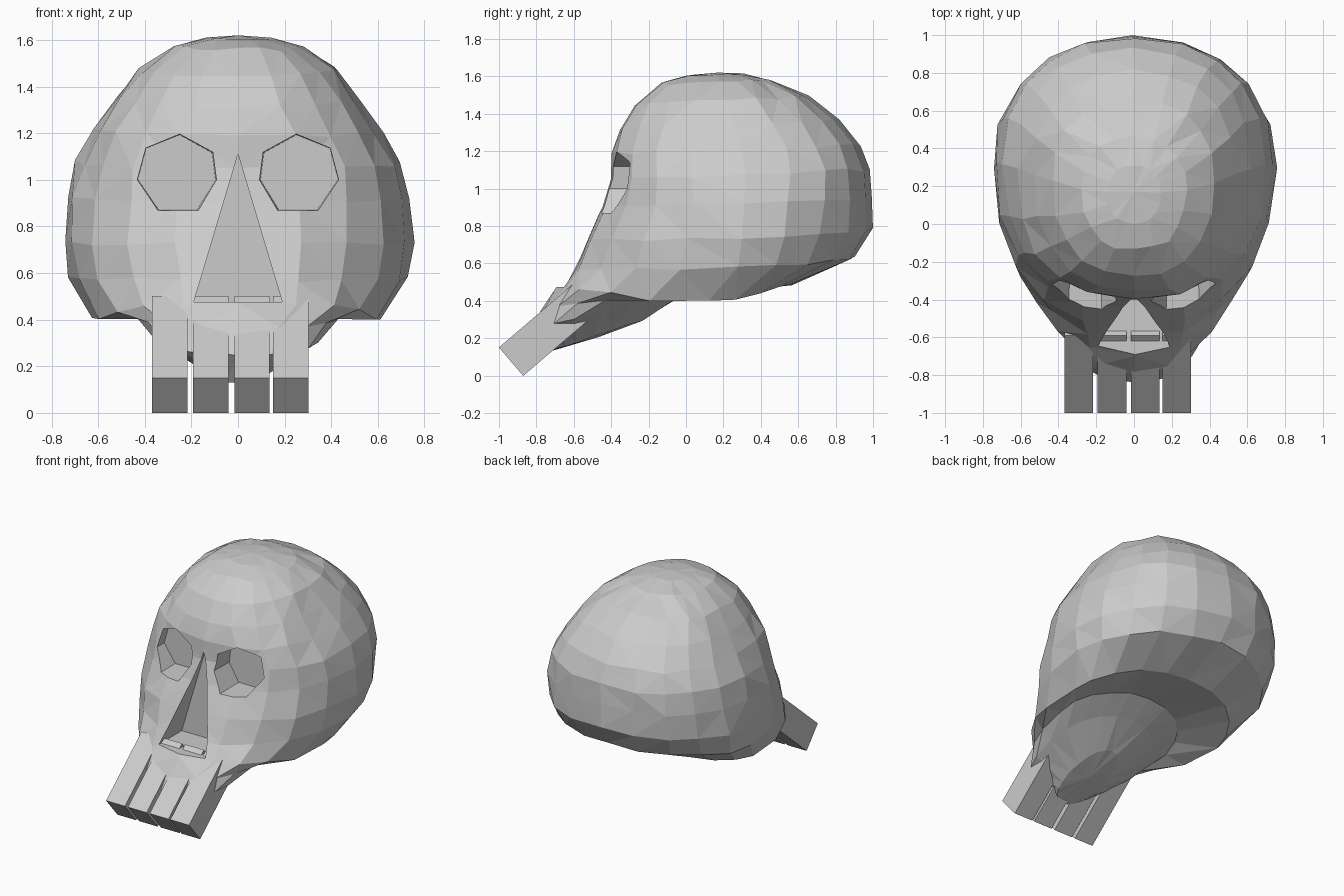
import bpy, bmesh, math, random
from mathutils import Matrix

if "Cube" in bpy.data.objects:
    bpy.data.objects.remove(bpy.data.objects["Cube"])
random.seed(4)


def finish(bm, name):
    bmesh.ops.recalc_face_normals(bm, faces=bm.faces[:])
    me = bpy.data.meshes.new(name)
    bm.to_mesh(me)
    bm.free()
    ob = bpy.data.objects.new(name, me)
    bpy.context.collection.objects.link(ob)
    return ob


def prism(name, outline, y0, y1, taper=1.0):
    """Extrude an x-z outline along y, narrowing towards y1."""
    cx = sum(p[0] for p in outline) / len(outline)
    cz = sum(p[1] for p in outline) / len(outline)
    bm = bmesh.new()
    f = bm.faces.new([bm.verts.new((x, y0, z)) for x, z in outline])
    ext = bmesh.ops.extrude_face_region(bm, geom=[f])
    for v in ext["geom"]:
        if isinstance(v, bmesh.types.BMVert):
            v.co = (cx + (v.co.x - cx) * taper, y1, cz + (v.co.z - cz) * taper)
    return finish(bm, name)


def cut(target, cutter):
    cutter.hide_render = True
    mod = target.modifiers.new("cut", "BOOLEAN")
    mod.object, mod.operation, mod.solver = cutter, "DIFFERENCE", "EXACT"
    bpy.context.view_layer.objects.active = target
    bpy.ops.object.modifier_apply(modifier=mod.name)
    bpy.data.objects.remove(cutter)


# Skull shell: rings from snout underside to crown
# front y, front z, back y, back z, half width, y of widest point, side drop
RINGS = [
    (-0.73, 0.13, -0.22, 0.30, 0.14, -0.50, 0.00),
    (-0.84, 0.25, 0.00, 0.44, 0.36, -0.44, 0.00),
    (-0.77, 0.36, 0.16, 0.53, 0.45, -0.22, 0.02),
    (-0.69, 0.46, 0.58, 0.50, 0.62, 0.12, 0.085),
    (-0.615, 0.57, 0.91, 0.63, 0.72, 0.28, 0.03),
    (-0.54, 0.72, 0.99, 0.78, 0.75, 0.30, 0.02),
    (-0.46, 0.90, 1.00, 0.95, 0.735, 0.32, 0.00),
    (-0.41, 1.05, 0.98, 1.10, 0.69, 0.32, 0.00),
    (-0.395, 1.19, 0.925, 1.23, 0.615, 0.30, 0.00),
    (-0.36, 1.32, 0.81, 1.37, 0.53, 0.26, 0.00),
    (-0.28, 1.45, 0.65, 1.49, 0.43, 0.22, 0.00),
    (-0.14, 1.56, 0.46, 1.58, 0.28, 0.18, 0.00),
    (0.00, 1.605, 0.31, 1.612, 0.14, 0.17, 0.00),
]
SEG = 20
bm = bmesh.new()
loops = []
for r, (yf, zf, yb, zb, w, ym, drop) in enumerate(RINGS):
    front = 2.5 if r in (1, 2, 3, 7, 8) else 2.25
    back = 2.0 if r in (3, 4) else 2.35 if r > 6 else 2.15
    loop = []
    for i in range(SEG):
        a = 2 * math.pi * i / SEG
        s, c = math.sin(a), math.cos(a)
        p = 2 / (front if c > 1e-6 else back)
        x = w * math.copysign(abs(s) ** p, s)
        y = ym - math.copysign(abs(c) ** p, c) * ((ym - yf) if c > 0 else (yb - ym))
        z = zf + (zb - zf) * (y - yf) / (yb - yf) - drop * abs(s) ** (5 if c > 0 else 2)
        k = 0.004 if r in (0, 1, 2, len(RINGS) - 1) else 0.01
        loop.append(bm.verts.new(
            (x + random.uniform(-k, k), y + random.uniform(-k, k), z + random.uniform(-k, k))))
    loops.append(loop)
for lo, hi in zip(loops, loops[1:]):
    for i in range(SEG):
        k = (i + 1) % SEG
        a, b, c, d = lo[i], lo[k], hi[k], hi[i]
        if (a.co - c.co).length < (b.co - d.co).length:
            bm.faces.new((a, b, c)), bm.faces.new((a, c, d))
        else:
            bm.faces.new((a, b, d)), bm.faces.new((b, c, d))
crown = bm.verts.new((0, 0.17, 1.62))
jaw = bm.verts.new((0, -0.47, 0.205))
for i in range(SEG):
    k = (i + 1) % SEG
    bm.faces.new((loops[-1][i], loops[-1][k], crown))
    bm.faces.new((loops[0][k], loops[0][i], jaw))
skull = finish(bm, "skull")

# Eye sockets and nose opening
EYE = [(0.105, 1.12), (0.25, 1.20), (0.40, 1.14), (0.437, 1.0),
       (0.345, 0.867), (0.17, 0.867), (0.09, 1.0)]
for side in (-1, 1):
    cut(skull, prism("eye_cutter", [(side * x, z) for x, z in EYE], -0.5, -0.24, 0.96))
cut(skull, prism("nose_cutter", [(0, 1.11), (0.19, 0.475), (-0.19, 0.475)], -1.2, -0.38))

# Four slanted block teeth
for n, x in enumerate((-0.293, -0.117, 0.06, 0.227)):
    bm = bmesh.new()
    bmesh.ops.create_cube(bm, size=1)
    bm.transform(Matrix.Translation((x, -0.73, 0.25))
                 @ Matrix.Rotation(math.radians(40.5), 4, "X")
                 @ Matrix.Diagonal((0.152, 0.54, 0.2, 1)))
    finish(bm, f"tooth_{n + 1}")
